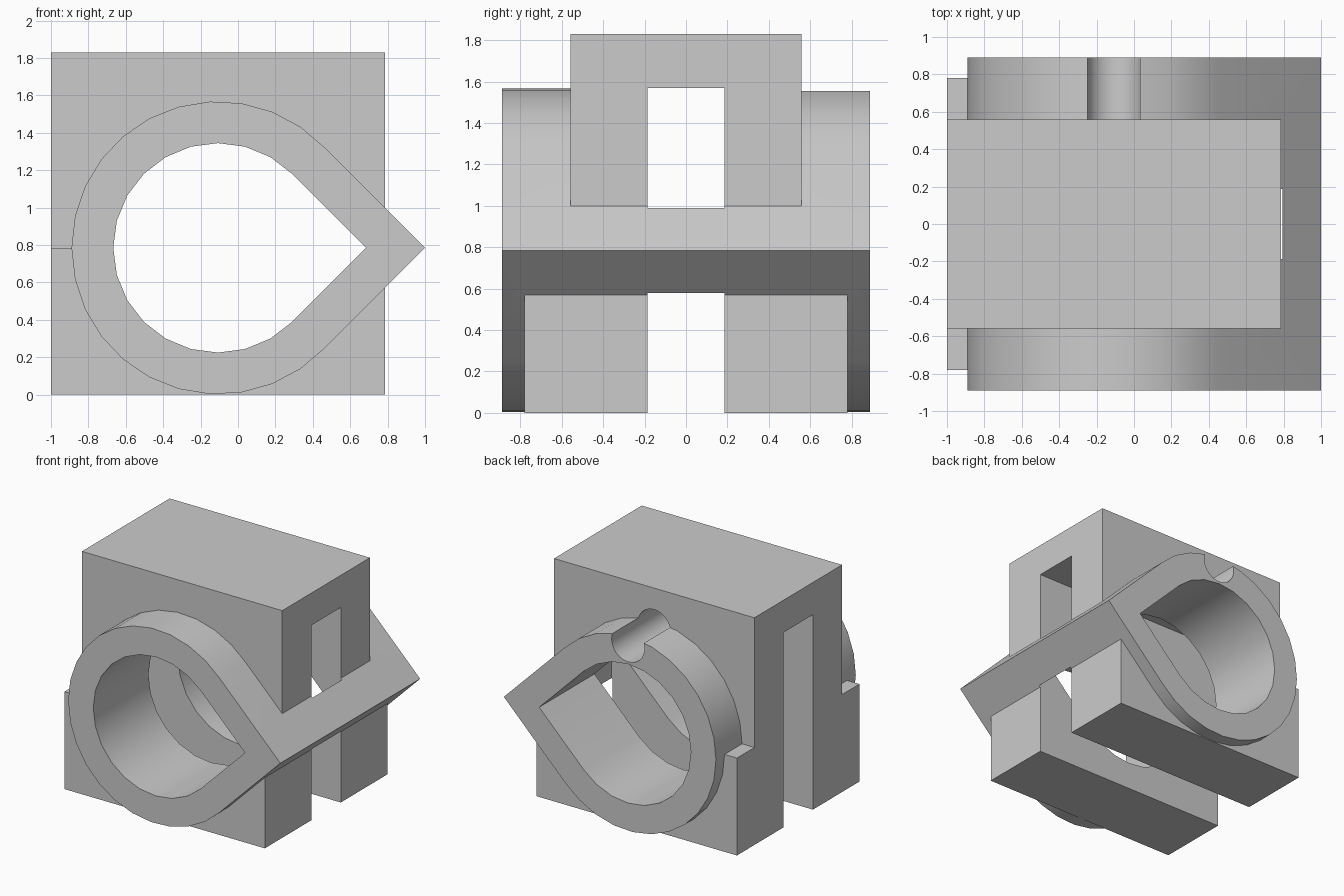
import bpy, bmesh
from math import cos, sin, pi, sqrt
from mathutils import Vector

if "Cube" in bpy.data.objects:
    bpy.data.objects.remove(bpy.data.objects["Cube"])

grey = bpy.data.materials.new("light grey")
grey.use_nodes = True
grey.diffuse_color = (0.6, 0.6, 0.6, 1)
grey.node_tree.nodes["Principled BSDF"].inputs["Base Color"].default_value = grey.diffuse_color

CX, CZ = -0.107, 0.785      # bore axis


def prism(name, points, offset):
    """Closed solid from a planar outline pushed along offset."""
    bm = bmesh.new()
    face = bm.faces.new([bm.verts.new(p) for p in points])
    moved = bmesh.ops.extrude_face_region(bm, geom=[face])["geom"]
    bmesh.ops.translate(bm, vec=Vector(offset),
                        verts=[v for v in moved if isinstance(v, bmesh.types.BMVert)])
    bmesh.ops.recalc_face_normals(bm, faces=bm.faces)
    mesh = bpy.data.meshes.new(name)
    bm.to_mesh(mesh)
    bm.free()
    mesh.materials.append(grey)
    obj = bpy.data.objects.new(name, mesh)
    bpy.context.collection.objects.link(obj)
    return obj


def teardrop(name, radius, sides, half_depth):
    """Round tube profile that runs out to a right-angled point at +x."""
    n = int(sides * 3 / 8 + 0.2)
    ring = [pi + 2 * pi * i / sides for i in range(-n, n + 1)]
    pts = [(CX + radius * cos(a), -half_depth, CZ + radius * sin(a)) for a in ring]
    pts.append((CX + radius * sqrt(2), -half_depth, CZ))
    return prism(name, pts, (0, 2 * half_depth, 0))


def combine(target, tool, operation):
    mod = target.modifiers.new(operation.lower(), "BOOLEAN")
    mod.operation = operation
    mod.solver = "EXACT"
    mod.object = tool
    bpy.context.view_layer.objects.active = target
    bpy.ops.object.modifier_apply(modifier=mod.name)
    bpy.data.objects.remove(tool)


# Stepped block: wide base, narrower top
half = [(0.78, 0), (0.78, CZ), (0.558, CZ), (0.558, 1.83)]
outline = half + [(-y, z) for y, z in reversed(half)]
block = prism("clamp_block", [(-1, y, z) for y, z in outline], (1.785, 0, 0))

# Pointed sleeve through the block, then its bore
combine(block, teardrop("sleeve", 0.783, 29, 0.89), "UNION")
combine(block, teardrop("bore_cutter", 0.56, 24, 1.2), "DIFFERENCE")

# Lengthwise slot, open at the bottom, stopping short of the sleeve point
slot = [(-1.2, y, z) for y, z in [(-0.187, -0.2), (0.187, -0.2), (0.187, 1.57), (-0.187, 1.57)]]
combine(block, prism("slot_cutter", slot, (1.995, 0, 0)), "DIFFERENCE")

# Screw channel in the top of the rear sleeve, running into the slot
channel = [(CX + 0.147 * cos(pi * i / 16), 0.18, 1.51 + 0.147 * sin(pi * i / 16))
           for i in range(32)]
combine(block, prism("channel_cutter", channel, (0, 1, 0)), "DIFFERENCE")

# Smooth the curved walls, keep the edges crisp
bpy.ops.object.select_all(action="DESELECT")
block.select_set(True)
bpy.context.view_layer.objects.active = block
bpy.ops.object.shade_smooth_by_angle(angle=pi / 6)
